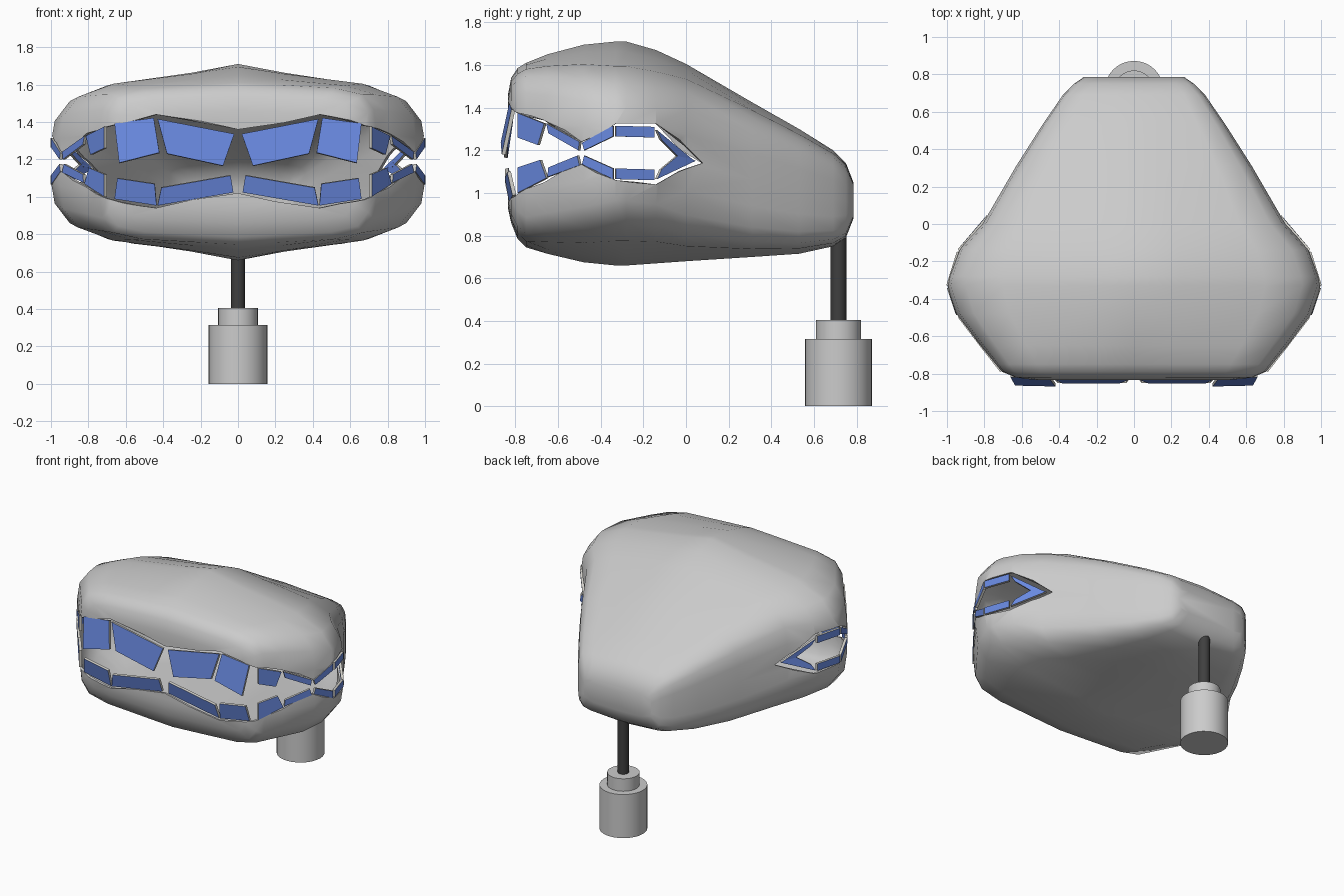
import bpy, bmesh, math
from mathutils import Vector

if "Cube" in bpy.data.objects:
    bpy.data.objects.remove(bpy.data.objects["Cube"])


def material(name, rgb):
    m = bpy.data.materials.new(name)
    m.diffuse_color = (*rgb, 1)
    m.use_nodes = True
    m.node_tree.nodes["Principled BSDF"].inputs["Base Color"].default_value = m.diffuse_color
    return m


GREY = material("shell_grey", (0.6, 0.6, 0.6))
FRAME = material("frame_grey", (0.62, 0.61, 0.57))
BLUE = material("window_blue", (0.14, 0.25, 0.74))
DARK = material("stem_dark", (0.05, 0.05, 0.05))


def make_object(name, bm, mats):
    bmesh.ops.recalc_face_normals(bm, faces=bm.faces[:])
    me = bpy.data.meshes.new(name)
    bm.to_mesh(me)
    bm.free()
    ob = bpy.data.objects.new(name, me)
    bpy.context.collection.objects.link(ob)
    for m in mats:
        me.materials.append(m)
    return ob


def activate(ob):
    bpy.ops.object.select_all(action='DESELECT')
    ob.select_set(True)
    bpy.context.view_layer.objects.active = ob


# Shell sections: y, half width, top z, bottom z, boxiness
STATIONS = [
    (-.835, .55, 1.46, .93, 1), (-.82, .64, 1.54, .86, 1), (-.79, .71, 1.585, .785, .9),
    (-.75, .74, 1.61, .745, .9), (-.65, .82, 1.65, .715, .6), (-.48, .95, 1.695, .675, .25),
    (-.33, 1.0, 1.71, .66, 0), (-.28, .99, 1.71, .66, 0), (-.14, .94, 1.67, .67, .1),
    (0, .81, 1.605, .68, .4), (.31, .63, 1.425, .70, .7), (.53, .49, 1.30, .715, .8),
    (.69, .38, 1.2, .75, .9), (.75, .32, 1.14, .79, 1), (.785, .27, 1.05, .88, 1)]
U = [0, .25, .7, .9, .98, 1, 1]
PEAKED = [1, .91, .78, .62, .42, .2, 0]
BOXY = [1, .985, .95, .88, .7, .4, 0]


def half_width(y):
    for a, b in zip(STATIONS, STATIONS[1:]):
        if a[0] <= y <= b[0]:
            return a[1] + (b[1] - a[1]) * (y - a[0]) / (b[0] - a[0])


# Shell: lofted rings with flat end caps, hollowed
bm = bmesh.new()
rings = []
for y, w, zt, zb, box in STATIONS:
    mid, h = (zt + zb) / 2, (zt - zb) / 2
    quarter = [(u * w, (p + (b - p) * box) * h) for u, p, b in zip(U, PEAKED, BOXY)]
    pts = quarter + [(x, -z) for x, z in quarter[-2::-1]]
    pts += [(-x, z) for x, z in pts[-2:0:-1]]
    rings.append([bm.verts.new((x, y, mid + z)) for x, z in pts])
for a, b in zip(rings, rings[1:]):
    for i in range(len(a)):
        j = (i + 1) % len(a)
        bm.faces.new((a[i], a[j], b[j], b[i]))
bm.faces.new(rings[0])
bm.faces.new(rings[-1])
shell = make_object("shell", bm, [GREY])

# Opening cutter: rim stations x, y, upper z, lower z
RIM = [(0, -.835, 1.36, 1.02), (.44, -.835, 1.44, .94), (.68, -.8, 1.38, .985),
       (.8, -.66, 1.34, 1.05), (.94, -.49, 1.24, 1.135), (1, -.33, 1.325, 1.06),
       (.94, -.14, 1.325, 1.04), (.765, .08, 1.14, 1.14)]
full_rim = [(-x, y, u, l) for x, y, u, l in RIM[:0:-1]] + RIM
bm = bmesh.new()
cols = []
for x, y, u, l in full_rim:
    def spot(s, z):
        return bm.verts.new((x * s, -.25 + (y + .25) * s, z))
    cols.append([spot(.8, u), spot(1.25, u), spot(1.25, l), spot(.8, l)])
for a, b in zip(cols, cols[1:]):
    for i in range(4):
        j = (i + 1) % 4
        bm.faces.new((a[i], a[j], b[j], b[i]))
bmesh.ops.remove_doubles(bm, verts=bm.verts[:], dist=.0001)
cutter = make_object("opening_cutter", bm, [GREY])
cutter.hide_render = True

activate(shell)
hollow = shell.modifiers.new("hollow", 'SOLIDIFY')
hollow.thickness, hollow.offset = .015, -1
cut = shell.modifiers.new("opening", 'BOOLEAN')
cut.operation, cut.solver, cut.object = 'DIFFERENCE', 'EXACT', cutter
bpy.ops.object.modifier_apply(modifier="hollow")
bpy.ops.object.modifier_apply(modifier="opening")
bpy.ops.object.shade_smooth_by_angle(angle=math.radians(55))
bpy.data.objects.remove(cutter)


# Framed windows: outer edge first, then inner edge
def add_window(bm, corners):
    p = [Vector(c) for c in corners]
    n = (p[2] - p[0]).cross(p[3] - p[1]).normalized() * .009
    front = [bm.verts.new(v + n) for v in p]
    back = [bm.verts.new(v - n) for v in p]
    big = [bm.faces.new(front), bm.faces.new(back[::-1])]
    for i in range(4):
        j = (i + 1) % 4
        bm.faces.new((front[j], front[i], back[i], back[j]))
    bmesh.ops.inset_individual(bm, faces=big, thickness=.012, depth=-.004)
    for f in big:
        f.material_index = 1


def windows(name, front_quads, side_quads):
    bm = bmesh.new()
    for q in front_quads:
        add_window(bm, q)
    for q in side_quads:
        add_window(bm, [(half_width(y) - .005, y, z) for y, z in q])
    ob = make_object(name, bm, [FRAME, BLUE])
    ob.modifiers.new("mirror", 'MIRROR')


windows("upper_windows", [
    [(.02, -.82, 1.335), (.43, -.82, 1.415), (.38, -.845, 1.23), (.08, -.845, 1.165)],
    [(.45, -.82, 1.42), (.66, -.81, 1.39), (.635, -.855, 1.18), (.42, -.86, 1.235)],
], [
    [(-.785, 1.375), (-.66, 1.325), (-.69, 1.225), (-.785, 1.26)],
    [(-.65, 1.325), (-.495, 1.24), (-.5, 1.2), (-.64, 1.28)],
    [(-.485, 1.235), (-.34, 1.315), (-.34, 1.265), (-.475, 1.2)],
    [(-.33, 1.315), (-.15, 1.31), (-.15, 1.26), (-.33, 1.265)],
    [(-.14, 1.295), (.03, 1.155), (-.03, 1.16), (-.12, 1.25)]])
windows("lower_windows", [
    [(.025, -.82, 1.025), (.43, -.82, .955), (.41, -.84, 1.05), (.04, -.84, 1.115)],
    [(.435, -.82, .955), (.66, -.805, .99), (.645, -.83, 1.1), (.445, -.84, 1.07)],
], [
    [(-.785, 1.0), (-.65, 1.07), (-.68, 1.155), (-.785, 1.12)],
    [(-.645, 1.075), (-.495, 1.13), (-.505, 1.175), (-.64, 1.12)],
    [(-.485, 1.135), (-.34, 1.065), (-.34, 1.115), (-.475, 1.175)],
    [(-.33, 1.065), (-.15, 1.06), (-.15, 1.11), (-.33, 1.115)],
    [(-.14, 1.065), (.04, 1.15), (-.03, 1.185), (-.12, 1.11)]])


# Stand
def cylinder(name, r, z0, z1, mat):
    bpy.ops.mesh.primitive_cylinder_add(vertices=32, radius=r, depth=z1 - z0,
                                        location=(0, .715, (z0 + z1) / 2))
    ob = bpy.context.object
    ob.name = name
    ob.data.materials.append(mat)
    bpy.ops.object.shade_smooth_by_angle(angle=math.radians(40))


cylinder("base", .157, 0, .315, GREY)
cylinder("collar", .106, .315, .405, GREY)
cylinder("stem", .037, .405, .85, DARK)
